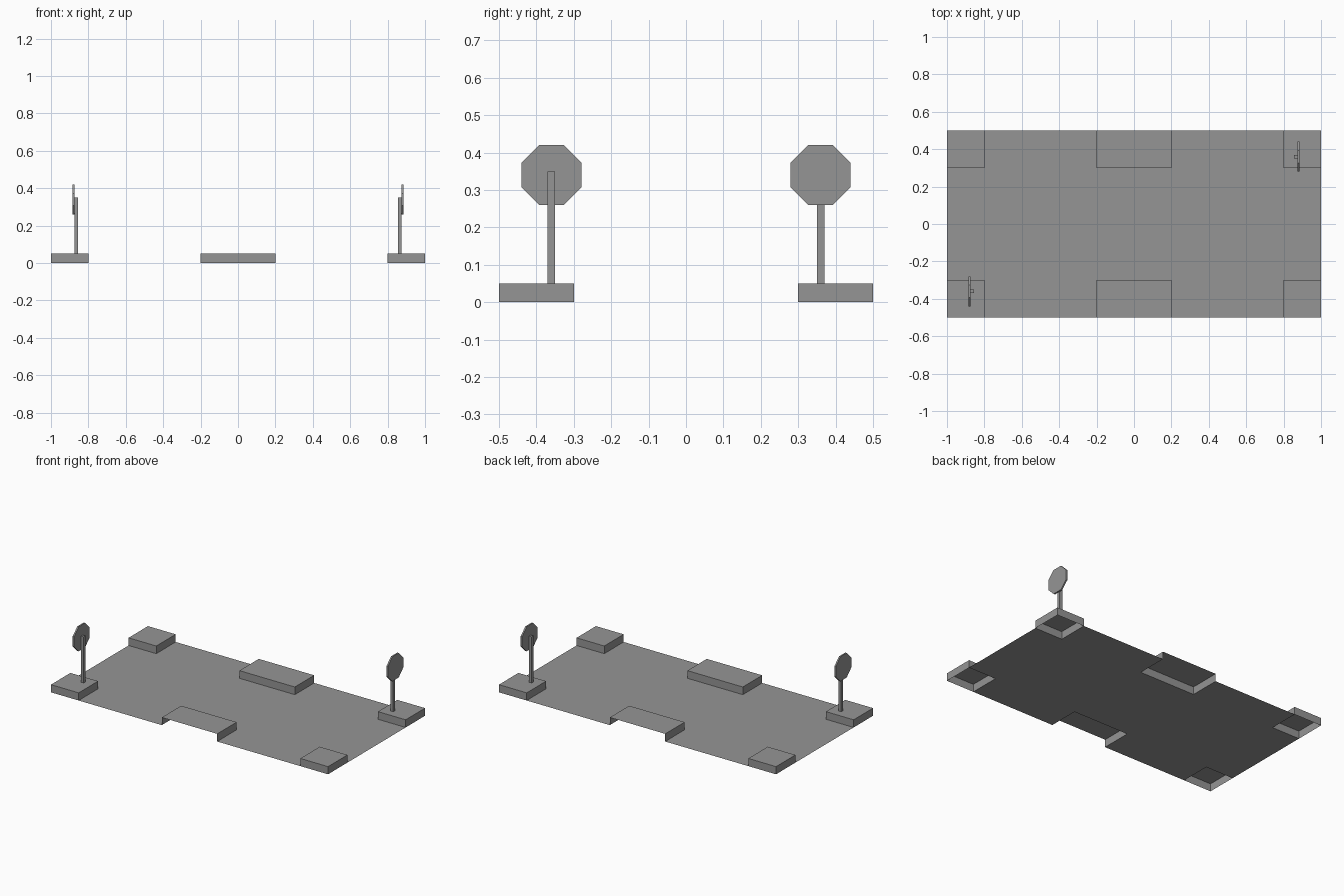
import bpy, bmesh, math
from mathutils import Matrix, Vector

cube = bpy.data.objects.get("Cube")
if cube:
    bpy.data.objects.remove(cube, do_unlink=True)

grey = bpy.data.materials.new("mid_grey")
grey.use_nodes = True
colour = (0.3, 0.3, 0.3, 1)
grey.diffuse_color = colour
grey.node_tree.nodes["Principled BSDF"].inputs["Base Color"].default_value = colour

KERB = 0.05     # height of the raised kerbs
DEPTH = 0.2     # kerb size in from the edge


def finish(bm, name):
    mesh = bpy.data.meshes.new(name)
    bm.to_mesh(mesh)
    bm.free()
    mesh.materials.append(grey)
    obj = bpy.data.objects.new(name, mesh)
    bpy.context.collection.objects.link(obj)
    return obj


def box(name, low, high, open_sides=()):
    """Box between two corners, leaving out faces that point along open_sides."""
    low, high = Vector(low), Vector(high)
    bm = bmesh.new()
    matrix = Matrix.Translation((low + high) / 2) @ Matrix.Diagonal((*(high - low), 1))
    bmesh.ops.create_cube(bm, size=1, matrix=matrix)
    bm.normal_update()
    drop = [f for f in bm.faces if any(f.normal.dot(Vector(d)) > 0.9 for d in open_sides)]
    bmesh.ops.delete(bm, geom=drop, context='FACES')
    return finish(bm, name)


# Road surface: a centre strip and four side bays between the kerbs
bm = bmesh.new()
inner = 0.5 - DEPTH
bays = [(-1, 1, -inner, inner)]
for x0, x1 in ((-0.8, -0.2), (0.2, 0.8)):
    bays += [(x0, x1, -0.5, -inner), (x0, x1, inner, 0.5)]
for x0, x1, y0, y1 in bays:
    bm.faces.new([bm.verts.new((x, y, 0)) for x, y in ((x0, y0), (x1, y0), (x1, y1), (x0, y1))])
bmesh.ops.remove_doubles(bm, verts=bm.verts, dist=0.001)
finish(bm, "road_surface")

# Hollow kerbs: the middle ones are also open on the outer edge
DOWN = (0, 0, -1)
for side, sy in (("front", -1), ("back", 1)):
    y0, y1 = sorted((sy * inner, sy * 0.5))
    box(side + "_middle_kerb", (-0.2, y0, 0), (0.2, y1, KERB), (DOWN, (0, sy, 0)))
    for hand, sx in (("right", -1), ("left", 1)):
        x0, x1 = sorted((sx * 0.8, sx))
        box(f"{side}_{hand}_corner_kerb", (x0, y0, 0), (x1, y1, KERB), (DOWN,))

# Road signs on two opposite corners: square post and octagonal plate
for place, s in (("front_right", -1), ("back_left", 1)):
    y = s * 0.36
    x0, x1 = sorted((s * 0.855, s * 0.875))
    box(place + "_sign_post", (x0, y - 0.01, KERB), (x1, y + 0.01, 0.35))
    bm = bmesh.new()
    radius = 0.08 / math.cos(math.pi / 8)
    turn = Matrix.Rotation(math.pi / 2, 4, 'Y') @ Matrix.Rotation(math.pi / 8, 4, 'Z')
    bmesh.ops.create_cone(bm, cap_ends=True, segments=8, radius1=radius, radius2=radius,
                          depth=0.01, matrix=Matrix.Translation((s * 0.88, y, 0.34)) @ turn)
    finish(bm, place + "_sign_plate")
